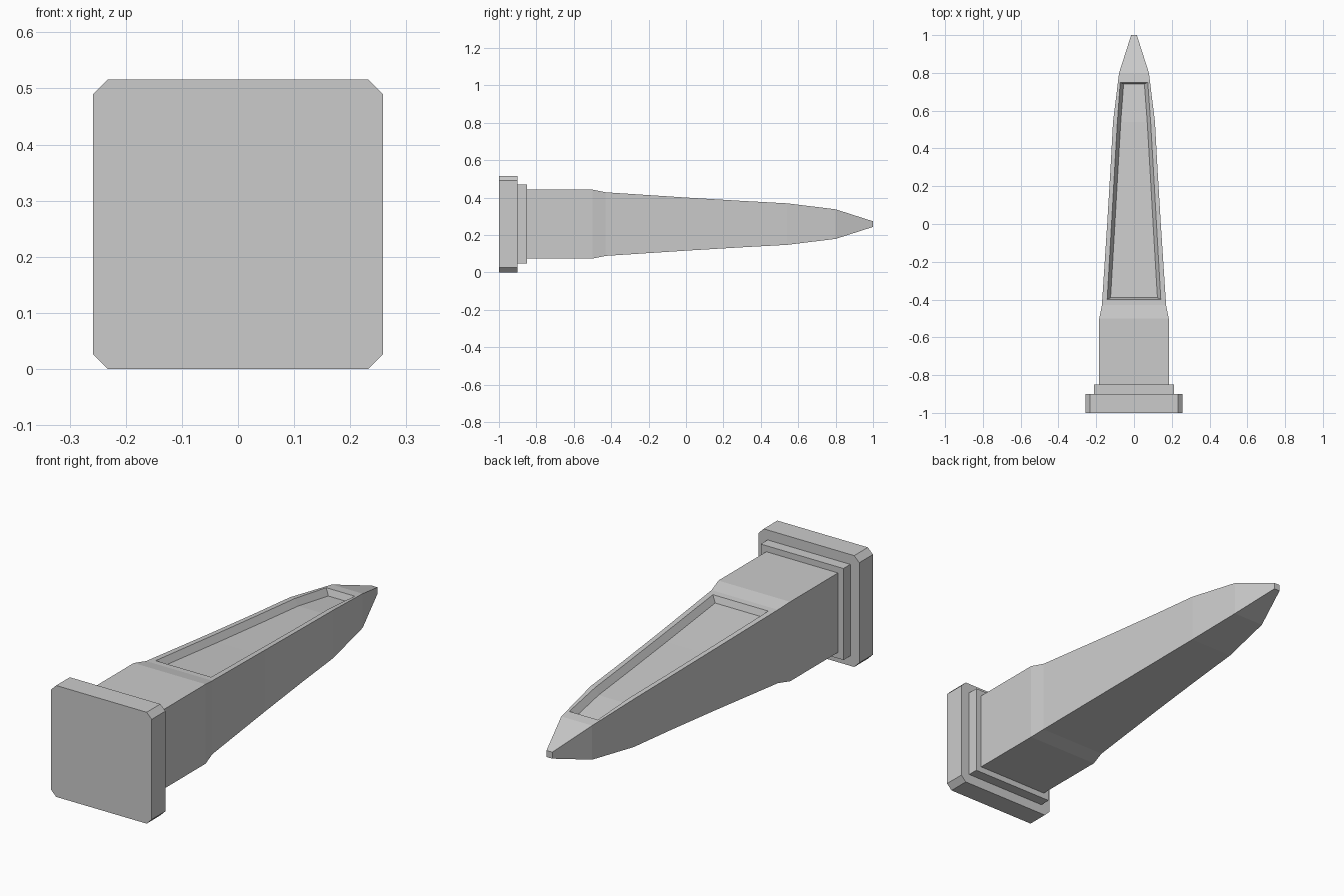
import bpy, bmesh

if "Cube" in bpy.data.objects:
    bpy.data.objects.remove(bpy.data.objects["Cube"])

CZ = 0.258  # height of the long axis


def loft(name, rings):
    """Skin a list of equal-length closed rings and cap both ends."""
    bm = bmesh.new()
    vs = [[bm.verts.new(p) for p in r] for r in rings]
    n = len(rings[0])
    for a, b in zip(vs, vs[1:]):
        for i in range(n):
            j = (i + 1) % n
            bm.faces.new((a[i], a[j], b[j], b[i]))
    bm.faces.new(vs[0])
    bm.faces.new(vs[-1])
    bmesh.ops.recalc_face_normals(bm, faces=bm.faces)
    me = bpy.data.meshes.new(name)
    bm.to_mesh(me)
    bm.free()
    ob = bpy.data.objects.new(name, me)
    bpy.context.collection.objects.link(ob)
    return ob


def square(h, y):
    return [(x * h, y, CZ + z * h) for x, z in ((-1, -1), (1, -1), (1, 1), (-1, 1))]


def chamfered(h, c, y):
    k = h - c
    pts = ((-k, -h), (k, -h), (h, -k), (h, k), (k, h), (-k, h), (-h, k), (-h, -k))
    return [(x, y, CZ + z) for x, z in pts]


# head plate and collar
loft("head_plate", [chamfered(0.258, 0.026, y) for y in (-1.0, -0.9)])
loft("collar", [square(0.212, y) for y in (-0.9, -0.85)])

# tapering square shaft: (y, half width)
profile = [(-0.85, 0.184), (-0.5, 0.184), (-0.43, 0.17), (0.0, 0.142),
           (0.3, 0.124), (0.54, 0.111), (0.8, 0.079), (1.0, 0.015)]
shaft = loft("shaft", [square(h, y) for y, h in profile])


def half_at(y):
    for (y0, h0), (y1, h1) in zip(profile, profile[1:]):
        if y0 <= y <= y1:
            return h0 + (h1 - h0) * (y - y0) / (y1 - y0)


# sunken panel on the top face, with sloping side walls
rings = []
for y, w, slant in ((-0.4, 0.142, 0.01), (0.0, 0.119, 0), (0.3, 0.102, 0),
                    (0.54, 0.088, 0), (0.75, 0.073, -0.01)):
    top = CZ + half_at(y)
    rings.append([(-w + 0.018, y + slant, top - 0.03), (w - 0.018, y + slant, top - 0.03),
                  (w + 0.012, y - slant * 0.67, top + 0.02),
                  (-w - 0.012, y - slant * 0.67, top + 0.02)])
cutter = loft("panel_cutter", rings)
cutter.hide_render = True

mod = shaft.modifiers.new("panel", 'BOOLEAN')
mod.operation = 'DIFFERENCE'
mod.solver = 'EXACT'
mod.object = cutter
dg = bpy.context.evaluated_depsgraph_get()
shaft.data = bpy.data.meshes.new_from_object(shaft.evaluated_get(dg))
shaft.modifiers.clear()
bpy.data.objects.remove(cutter)
